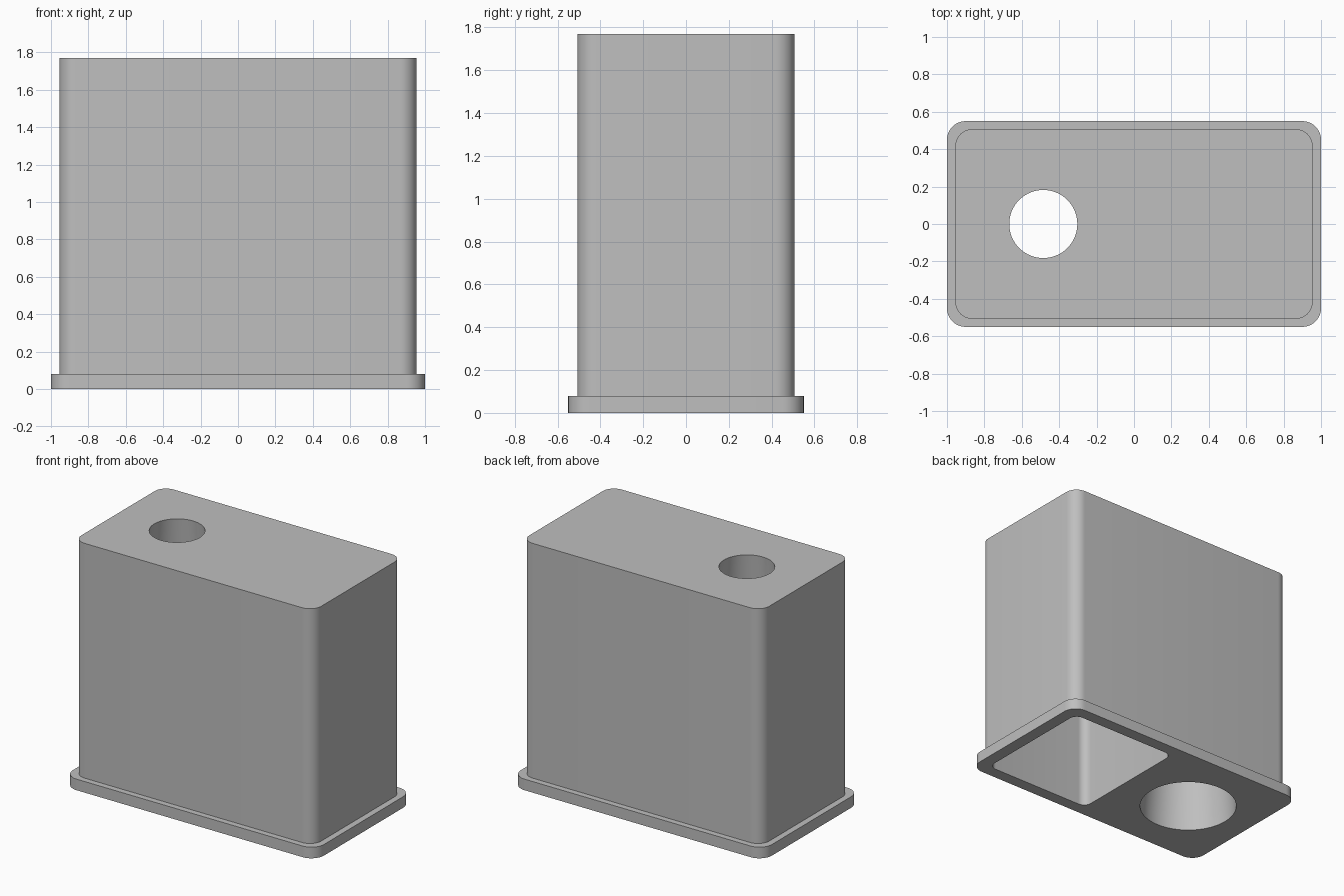
import bpy
import bmesh
from math import cos, sin, pi, radians

cube = bpy.data.objects.get("Cube")
if cube:
    bpy.data.objects.remove(cube, do_unlink=True)

grey = bpy.data.materials.new("light grey")
grey.use_nodes = True
colour = (0.52, 0.52, 0.52, 1)
grey.diffuse_color = colour
grey.node_tree.nodes["Principled BSDF"].inputs["Base Color"].default_value = colour


def rounded_rect(hx, hy, r, cx=0, steps=10):
    """Outline of a rounded rectangle, counter-clockwise."""
    pts = []
    for q, (sx, sy) in enumerate(((1, 1), (-1, 1), (-1, -1), (1, -1))):
        for i in range(steps + 1):
            a = (q + i / steps) * pi / 2
            pts.append((cx + sx * (hx - r) + r * cos(a), sy * (hy - r) + r * sin(a)))
    return pts


def circle(r, cx, sides=64):
    return [(cx + r * cos(2 * pi * i / sides), r * sin(2 * pi * i / sides))
            for i in range(sides)]


def loft(name, sections):
    """Closed solid through a stack of (height, outline) sections."""
    bm = bmesh.new()
    rings = [[bm.verts.new((x, y, z)) for x, y in pts] for z, pts in sections]
    bm.faces.new(rings[0][::-1])
    bm.faces.new(rings[-1])
    for low, high in zip(rings, rings[1:]):
        for i in range(len(low)):
            j = (i + 1) % len(low)
            bm.faces.new((low[i], low[j], high[j], high[i]))
    mesh = bpy.data.meshes.new(name)
    bm.to_mesh(mesh)
    bm.free()
    mesh.materials.append(grey)
    obj = bpy.data.objects.new(name, mesh)
    bpy.context.collection.objects.link(obj)
    return obj


height, flange_top, wall = 1.77, 0.08, 0.045

# Tall box standing on a wider flange
flange = rounded_rect(1.0, 0.55, 0.1)
body = rounded_rect(0.955, 0.507, 0.09)
housing = loft("housing", [(0, flange), (flange_top, flange),
                           (flange_top, body), (height, body)])

# Rectangular pocket, open underneath
pocket = rounded_rect(0.43, 0.507 - wall, 0.06, cx=0.48)
pocket_cutter = loft("pocket_cutter", [(-0.1, pocket), (height - wall, pocket)])

# Round channel: straight lip, then a taper up to the top opening
mouth, outlet = circle(0.33, -0.485), circle(0.182, -0.485)
channel_cutter = loft("channel_cutter", [(-0.1, mouth), (flange_top, mouth),
                                         (height, outlet), (height + 0.1, outlet)])

# Cut both cavities out of the housing
bpy.ops.object.select_all(action="DESELECT")
housing.select_set(True)
bpy.context.view_layer.objects.active = housing
for cutter in (pocket_cutter, channel_cutter):
    cutter.hide_render = True
    mod = housing.modifiers.new(cutter.name, "BOOLEAN")
    mod.operation = "DIFFERENCE"
    mod.solver = "EXACT"
    mod.object = cutter
    bpy.ops.object.modifier_apply(modifier=mod.name)
    bpy.data.objects.remove(cutter, do_unlink=True)

bpy.ops.object.shade_smooth_by_angle(angle=radians(30))
